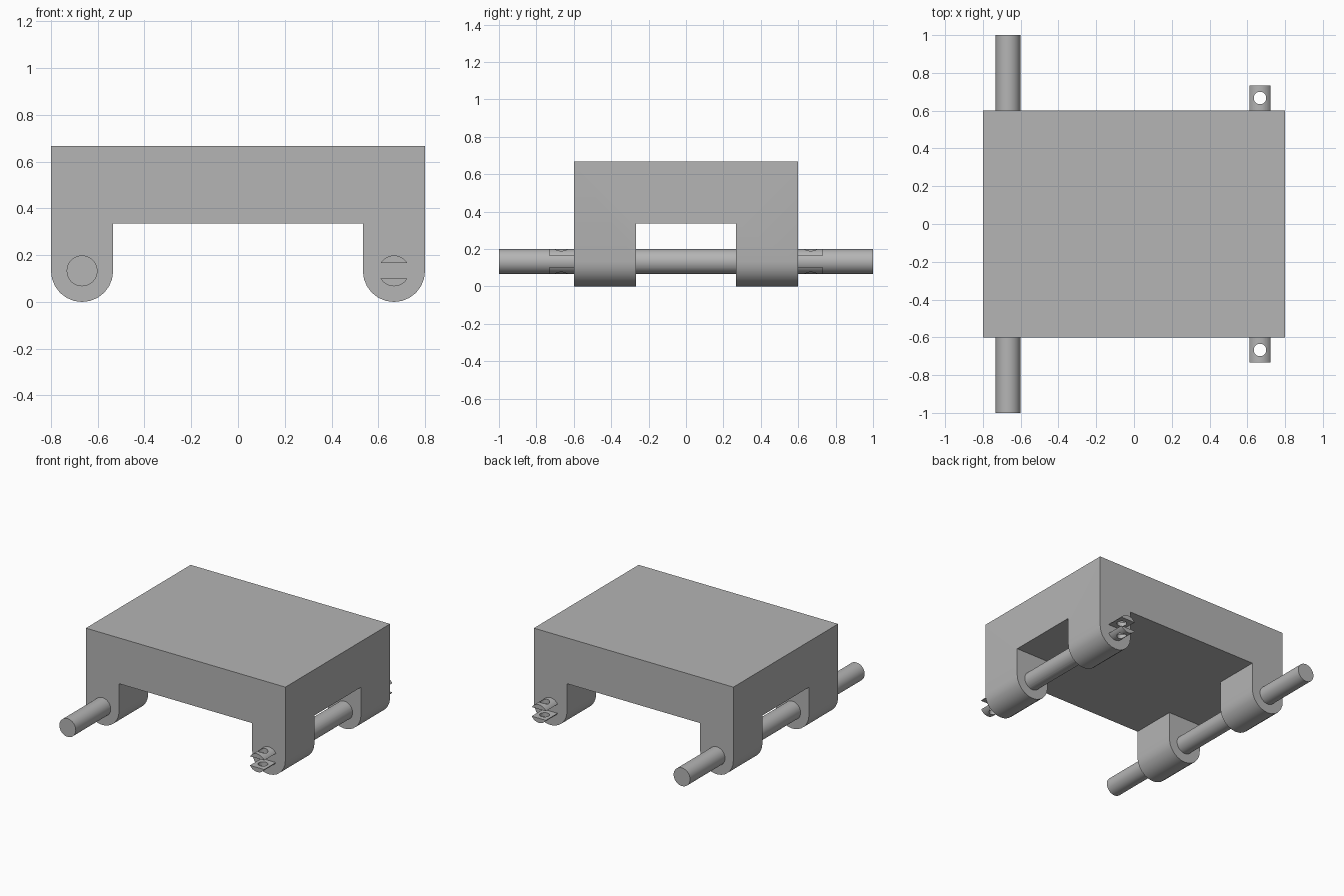
import bpy
import bmesh
from math import pi, sin, cos, radians
from mathutils import Matrix

if "Cube" in bpy.data.objects:
    bpy.data.objects.remove(bpy.data.objects["Cube"])

HALF_X, HALF_Y, TOP, DECK = 0.8, 0.6, 0.667, 0.335
LEG_R = 0.133          # half the leg width and its round foot
AXLE_X = HALF_X - LEG_R
PIN_R = 0.066

gray = bpy.data.materials.new("plain gray")
gray.use_nodes = True
color = (0.46, 0.46, 0.46, 1)
gray.diffuse_color = color
gray.node_tree.nodes["Principled BSDF"].inputs["Base Color"].default_value = color


def make(name, bm):
    bmesh.ops.recalc_face_normals(bm, faces=bm.faces)
    mesh = bpy.data.meshes.new(name)
    bm.to_mesh(mesh)
    bm.free()
    mesh.materials.append(gray)
    obj = bpy.data.objects.new(name, mesh)
    bpy.context.collection.objects.link(obj)
    return obj


def box(name, center, size):
    bm = bmesh.new()
    bmesh.ops.create_cube(bm, size=1, matrix=Matrix.Translation(center) @ Matrix.Diagonal((*size, 1)))
    return make(name, bm)


def cylinder(name, center, radius, length, axis):
    turn = Matrix.Rotation(pi / 2, 4, 'X') if axis == 'Y' else Matrix()
    bm = bmesh.new()
    bmesh.ops.create_cone(bm, cap_ends=True, segments=32, radius1=radius, radius2=radius,
                          depth=length, matrix=Matrix.Translation(center) @ turn)
    return make(name, bm)


def cut(obj, cutter):
    mod = obj.modifiers.new("cut", 'BOOLEAN')
    mod.operation, mod.solver, mod.object = 'DIFFERENCE', 'EXACT', cutter
    activate(obj)
    bpy.ops.object.modifier_apply(modifier=mod.name)
    bpy.data.objects.remove(cutter)


def activate(obj):
    bpy.ops.object.select_all(action='DESELECT')
    obj.select_set(True)
    bpy.context.view_layer.objects.active = obj


# Body: bridge profile with round feet, extruded front to back
foot = [(AXLE_X - LEG_R * cos(pi * i / 12), LEG_R - LEG_R * sin(pi * i / 12)) for i in range(13)]
half = [(AXLE_X - LEG_R, DECK)] + foot + [(HALF_X, TOP)]
profile = half + [(-x, z) for x, z in reversed(half)]
bm = bmesh.new()
face = bm.faces.new([bm.verts.new((x, -HALF_Y, z)) for x, z in profile])
sweep = bmesh.ops.extrude_face_region(bm, geom=[face], use_keep_orig=True)
bmesh.ops.translate(bm, vec=(0, 2 * HALF_Y, 0),
                    verts=[v for v in sweep["geom"] if isinstance(v, bmesh.types.BMVert)])
body = make("body", bm)

# Gap that splits each side into a front and a back leg
cut(body, box("gap_cutter", (0, 0, DECK - 0.5), (2, 0.533, 1)))

# Long plain axle and short forked axle
long_axle = cylinder("long_axle", (-AXLE_X, 0, LEG_R), PIN_R, 2, 'Y')
forked_axle = cylinder("forked_axle", (AXLE_X, 0, LEG_R), PIN_R, 1.467, 'Y')
for side in (-1, 1):
    cut(forked_axle, box("slot_cutter", (AXLE_X, side * (HALF_Y + 0.1), LEG_R), (0.3, 0.2, 0.066)))
    cut(forked_axle, cylinder("hole_cutter", (AXLE_X, side * 0.667, LEG_R), 0.033, 0.4, 'Z'))

for obj in (body, long_axle, forked_axle):
    activate(obj)
    bpy.ops.object.shade_smooth_by_angle(angle=radians(30))
